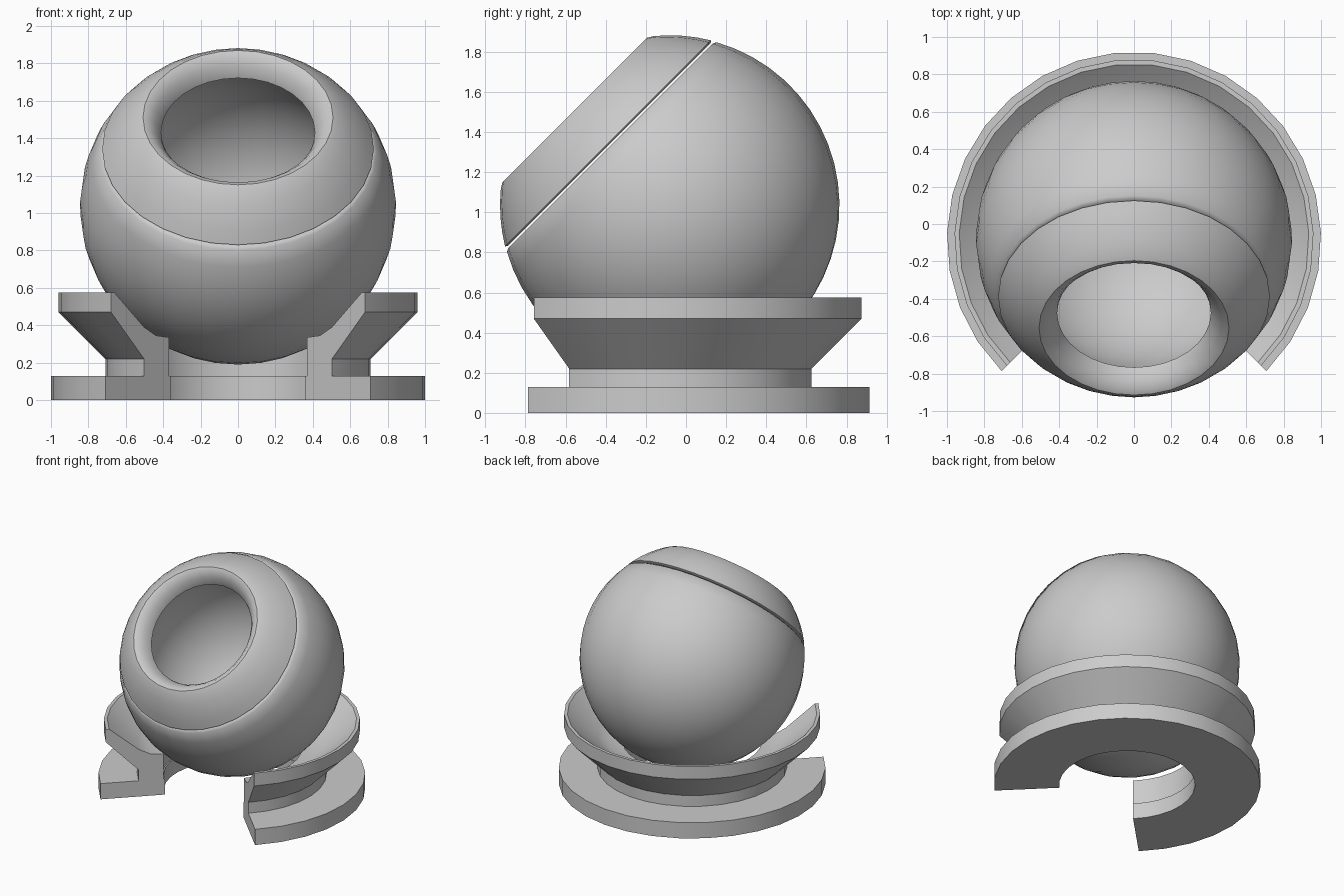
import bpy, bmesh
from math import sin, cos, pi, radians, sqrt, atan2

if "Cube" in bpy.data.objects:
    bpy.data.objects.remove(bpy.data.objects["Cube"])

CY = -0.08          # y of the stand axis and ball centre
CZ = 1.035          # height of the ball centre
R_OUT, R_IN = 0.845, 0.695


def lathe(name, profile, segs, start=0.0, sweep=2 * pi, loc=(0, 0, 0), tilt=0.0, sharp=30):
    """Revolve a closed (radius, height) profile around z; partial sweeps get end caps."""
    full = sweep > 2 * pi - 0.001
    bm = bmesh.new()
    rings = []
    for i in range(segs if full else segs + 1):
        a = start + sweep * i / segs
        rings.append([bm.verts.new((r * cos(a), r * sin(a), z)) for r, z in profile])
    n = len(profile)
    for i in range(segs):
        p, q = rings[i], rings[(i + 1) % len(rings)]
        for j in range(n):
            k = (j + 1) % n
            if profile[j][0] < 1e-6 and profile[k][0] < 1e-6:
                continue
            bm.faces.new((p[j], q[j], q[k], p[k]))
    if not full:
        bm.faces.new(rings[0])
        bm.faces.new(rings[-1][::-1])
    bmesh.ops.remove_doubles(bm, verts=bm.verts, dist=1e-5)
    bmesh.ops.recalc_face_normals(bm, faces=bm.faces)
    me = bpy.data.meshes.new(name)
    bm.to_mesh(me)
    bm.free()
    ob = bpy.data.objects.new(name, me)
    bpy.context.collection.objects.link(ob)
    ob.location = loc
    ob.rotation_euler = (tilt, 0, 0)
    bpy.ops.object.select_all(action='DESELECT')
    ob.select_set(True)
    bpy.context.view_layer.objects.active = ob
    bpy.ops.object.shade_smooth_by_angle(angle=radians(sharp))
    return ob


def arc(radius, h0, h1, n):
    """Points on a circle between axial heights h0 and h1."""
    a0 = atan2(h0, sqrt(max(radius ** 2 - h0 ** 2, 0)))
    a1 = atan2(h1, sqrt(max(radius ** 2 - h1 ** 2, 0)))
    pts = [a0 + (a1 - a0) * i / n for i in range(n + 1)]
    return [(max(radius * cos(a), 0.0), radius * sin(a)) for a in pts]


# Open stand: foot ring, neck and flared cradle, with a 90 degree gap at the front
lathe("stand", [(0.51, 0), (1.0, 0), (1.0, 0.13), (0.71, 0.13), (0.71, 0.22),
                (0.96, 0.47), (0.96, 0.575), (0.935, 0.575), (0.71, 0.39),
                (0.62, 0.345), (0.52, 0.335), (0.52, 0.13), (0.51, 0.13)],
      23, radians(-45), radians(270), loc=(0, CY, 0))

# Hollow ball shell, open toward the upper front, with a bevelled seam edge
shell = arc(R_OUT, -R_OUT, 0.41, 18)
shell += [(0.72, 0.42)]
shell += arc(R_IN, 0.42, -R_IN, 16)
lathe("ball_shell", shell, 32, loc=(0, CY, CZ), tilt=radians(45), sharp=40)

# Rounded collar around the opening
collar = [(0.715, 0.428)] + arc(R_OUT + 0.002, 0.436, 0.655, 4)
collar += [(0.508, 0.672), (0.48, 0.662), (0.445, 0.625), (0.42, 0.585), (0.411, 0.56)]
collar += arc(R_IN, 0.55, 0.428, 3)
lathe("collar", collar, 32, loc=(0, CY, CZ), tilt=radians(45), sharp=50)
